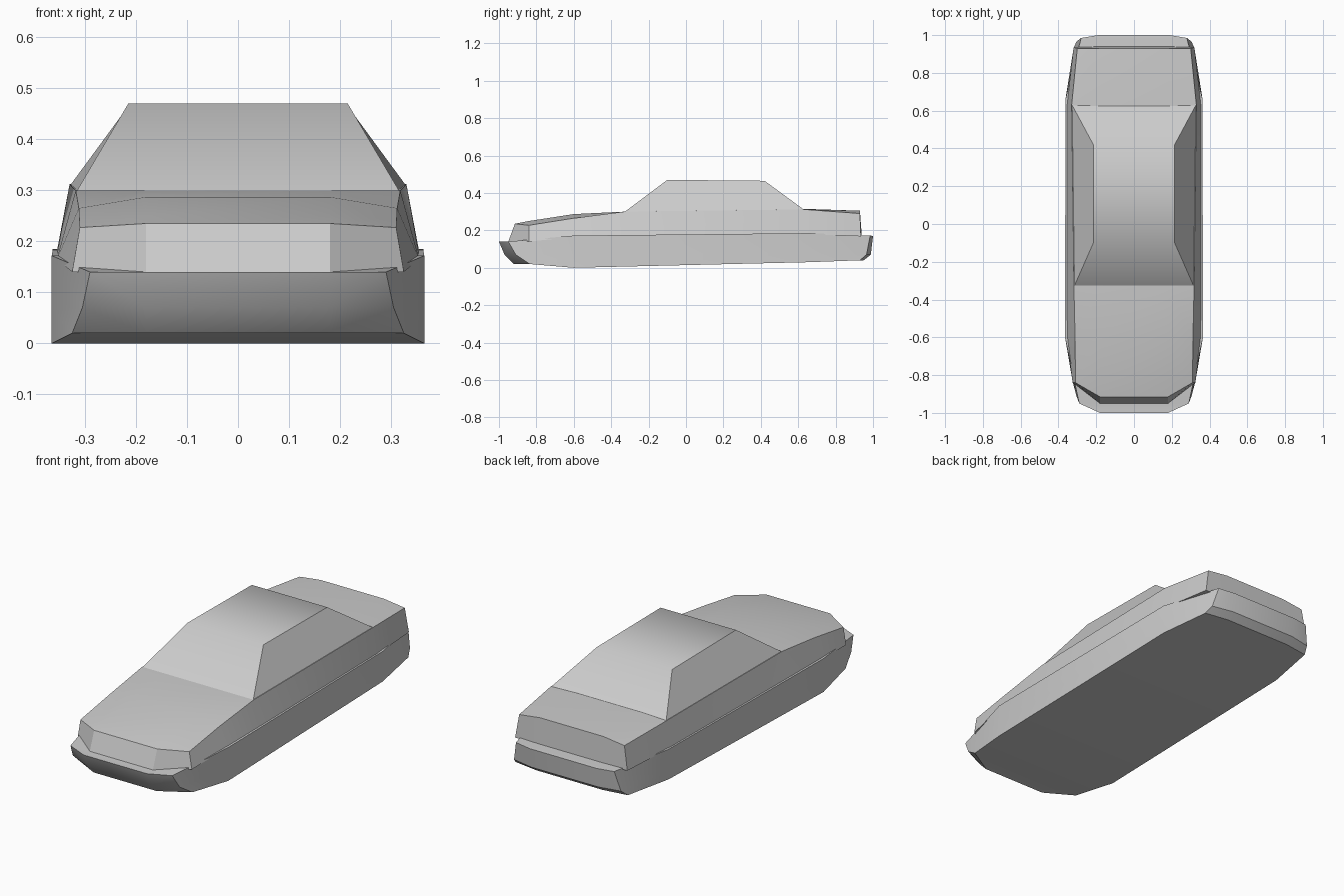
import bpy, bmesh, math

if "Cube" in bpy.data.objects:
    bpy.data.objects.remove(bpy.data.objects["Cube"])


def loft(name, rings, angle):
    """Skin stacked half-outlines (front to rear), mirrored in x and bridged across."""
    bm = bmesh.new()
    sides = [[[bm.verts.new((s * x, y, z)) for x, y, z in ring] for ring in rings]
             for s in (1, -1)]
    right, left = sides
    # outer walls
    for side in sides:
        for a, b in zip(side, side[1:]):
            for i in range(len(a) - 1):
                bm.faces.new((a[i], a[i + 1], b[i + 1], b[i]))
    # front and rear faces
    for end in (0, -1):
        for k in range(len(rings) - 1):
            bm.faces.new((left[k][end], right[k][end], right[k + 1][end], left[k + 1][end]))
    # top and bottom strips
    for k in (0, -1):
        for i in range(len(rings[0]) - 1):
            bm.faces.new((left[k][i], right[k][i], right[k][i + 1], left[k][i + 1]))
    bmesh.ops.remove_doubles(bm, verts=bm.verts, dist=0.0005)
    bmesh.ops.recalc_face_normals(bm, faces=bm.faces)
    mesh = bpy.data.meshes.new(name)
    bm.to_mesh(mesh)
    bm.free()
    obj = bpy.data.objects.new(name, mesh)
    bpy.context.collection.objects.link(obj)
    bpy.ops.object.select_all(action='DESELECT')
    obj.select_set(True)
    bpy.context.view_layer.objects.active = obj
    bpy.ops.object.shade_smooth_by_angle(angle=math.radians(angle))
    return obj


# Lower body with bumpers: bottom, middle and top outlines
loft("lower_body", [
    [(.18, -.92, .02), (.325, -.835, .02), (.365, -.6, 0), (.363, .66, .03), (.32, .93, .04), (.19, .95, .04)],
    [(.18, -.97, .07), (.305, -.91, .07), (.365, -.6, .07), (.363, .66, .08), (.305, .965, .07), (.19, .988, .07)],
    [(.18, -1, .14), (.29, -.95, .14), (.365, -.6, .172), (.363, .66, .185), (.28, .985, .172), (.19, 1, .17)],
], 30)

# Upper body: waist, shoulder edge and crown outlines
loft("upper_body", [
    [(.18, -.95, .14), (.325, -.84, .14), (.355, -.6, .165), (.355, -.33, .172),
     (.355, .63, .18), (.32, .935, .168), (.18, .94, .168)],
    [(.18, -.915, .235), (.31, -.84, .227), (.312, -.6, .265), (.318, -.33, .30),
     (.33, .63, .312), (.3, .93, .29), (.18, .93, .305)],
    [(.18, -.915, .235), (.18, -.84, .25), (.18, -.6, .287), (.18, -.33, .30),
     (.18, .63, .315), (.18, .93, .305), (.18, .93, .305)],
], 30)

# Cabin: base outline and roof outline
loft("cabin", [
    [(.317, -.33, .297), (.328, .63, .311)],
    [(.215, -.10, .47), (.215, .42, .465)],
], 42)
